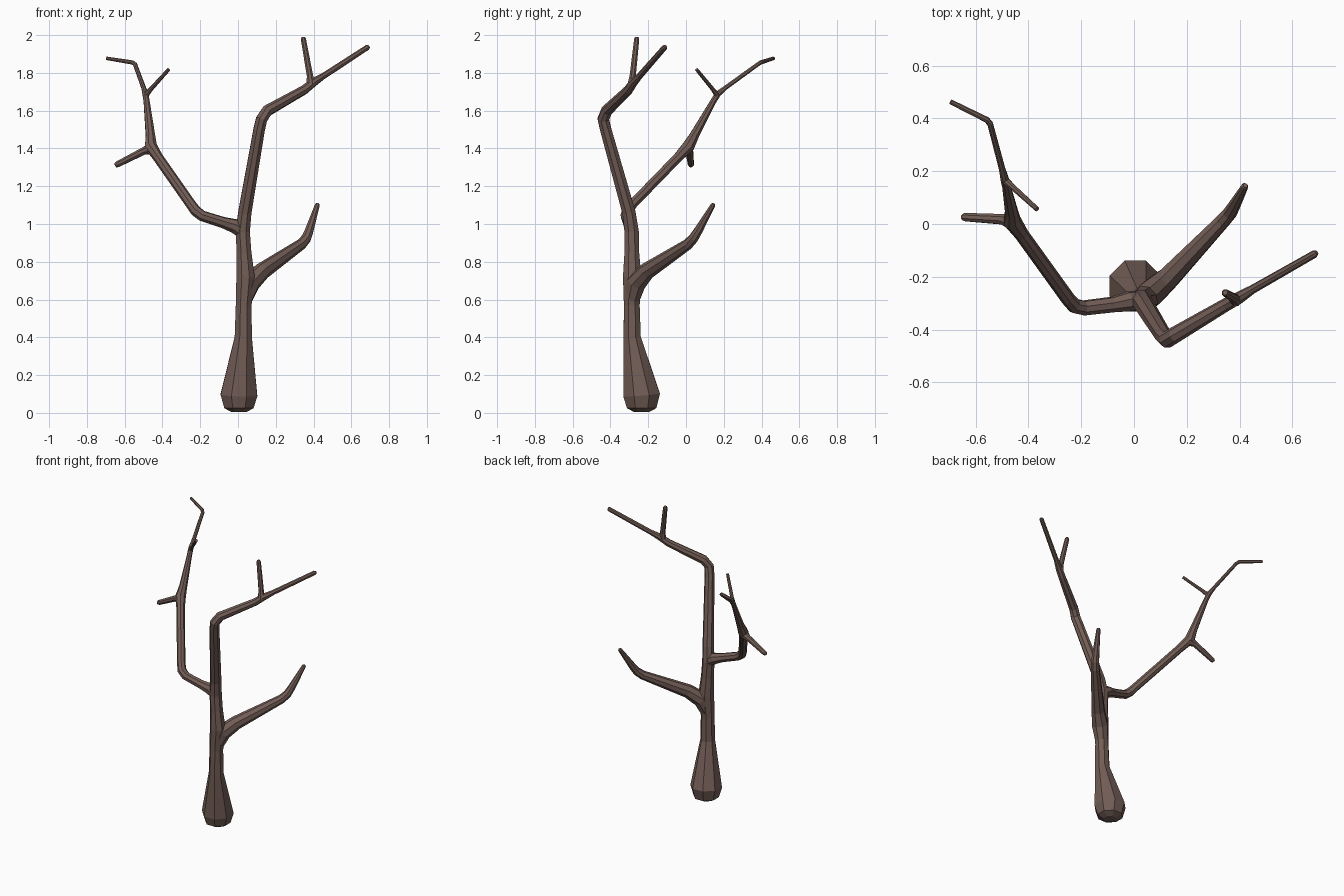
import bpy, bmesh, math
from mathutils import Vector

bark = bpy.data.materials.new("bark")
bark.diffuse_color = (0.17, 0.11, 0.093, 1)
SIDES = 8


def limb(name, pts):
    """Flat-faced octagonal tube through (x, y, z, radius) points."""
    bm = bmesh.new()
    pos = [Vector(p[:3]) for p in pts]
    rings = []
    axis = Vector((1, 0, 0))
    for i, p in enumerate(pos):
        t = Vector((0, 0, 0))
        if i > 0:
            t += (p - pos[i - 1]).normalized()
        if i < len(pos) - 1:
            t += (pos[i + 1] - p).normalized()
        t.normalize()
        axis = (axis - t * axis.dot(t)).normalized()
        side = t.cross(axis)
        ring = []
        for k in range(SIDES):
            a = math.tau * (k + 0.5) / SIDES
            ring.append(bm.verts.new(p + (axis * math.cos(a) + side * math.sin(a)) * pts[i][3] * 1.05))
        rings.append(ring)
    for a, b in zip(rings, rings[1:]):
        for k in range(SIDES):
            n = (k + 1) % SIDES
            bm.faces.new((a[k], a[n], b[n], b[k]))
    bm.faces.new(rings[0][::-1])
    bm.faces.new(rings[-1])
    bmesh.ops.recalc_face_normals(bm, faces=bm.faces)
    me = bpy.data.meshes.new(name)
    bm.to_mesh(me)
    bm.free()
    me.materials.append(bark)
    ob = bpy.data.objects.new(name, me)
    bpy.context.collection.objects.link(ob)


# trunk with bulbous foot, running on into the tall right-hand bough
limb("trunk", [
    (0.005, -0.235, 0.004, 0.04), (0.005, -0.235, 0.025, 0.08),
    (0.005, -0.235, 0.095, 0.1), (0.028, -0.285, 0.4, 0.047),
    (0.03, -0.287, 0.57, 0.043), (0.04, -0.285, 0.72, 0.05),
    (0.032, -0.287, 0.85, 0.04), (0.025, -0.288, 0.96, 0.039),
    (0.036, -0.302, 1.06, 0.036), (0.112, -0.425, 1.5, 0.031),
    (0.125, -0.438, 1.555, 0.031), (0.155, -0.42, 1.6, 0.03),
    (0.35, -0.305, 1.71, 0.024), (0.4, -0.278, 1.75, 0.022),
    (0.45, -0.247, 1.782, 0.016), (0.685, -0.113, 1.935, 0.014),
    (0.692, -0.109, 1.94, 0.009)])
limb("top_twig", [
    (0.385, -0.287, 1.735, 0.024), (0.381, -0.282, 1.785, 0.017),
    (0.346, -0.261, 1.98, 0.014), (0.345, -0.26, 1.99, 0.009)])

# low right branch
limb("low_branch", [
    (0.035, -0.285, 0.6, 0.04), (0.065, -0.262, 0.69, 0.052),
    (0.13, -0.205, 0.752, 0.043), (0.335, 0.01, 0.893, 0.028),
    (0.362, 0.04, 0.925, 0.026), (0.377, 0.065, 0.965, 0.023),
    (0.42, 0.143, 1.1, 0.013), (0.422, 0.146, 1.108, 0.008)])

# long left branch
limb("left_branch", [
    (0.03, -0.288, 0.955, 0.035), (-0.02, -0.293, 0.99, 0.037),
    (-0.08, -0.305, 1.008, 0.029), (-0.19, -0.318, 1.043, 0.028),
    (-0.225, -0.31, 1.07, 0.028), (-0.25, -0.283, 1.105, 0.026),
    (-0.425, -0.04, 1.355, 0.026), (-0.462, 0.012, 1.41, 0.033),
    (-0.464, 0.045, 1.47, 0.025), (-0.484, 0.145, 1.65, 0.016),
    (-0.49, 0.17, 1.69, 0.016), (-0.5, 0.21, 1.722, 0.012),
    (-0.545, 0.38, 1.845, 0.011), (-0.558, 0.395, 1.855, 0.011),
    (-0.695, 0.463, 1.877, 0.009)])
limb("left_stub", [
    (-0.455, 0.005, 1.4, 0.032), (-0.5, 0.018, 1.386, 0.02),
    (-0.64, 0.026, 1.315, 0.016), (-0.65, 0.026, 1.308, 0.01)])
limb("left_twig", [
    (-0.488, 0.165, 1.682, 0.015), (-0.462, 0.142, 1.713, 0.011),
    (-0.367, 0.056, 1.818, 0.009)])
